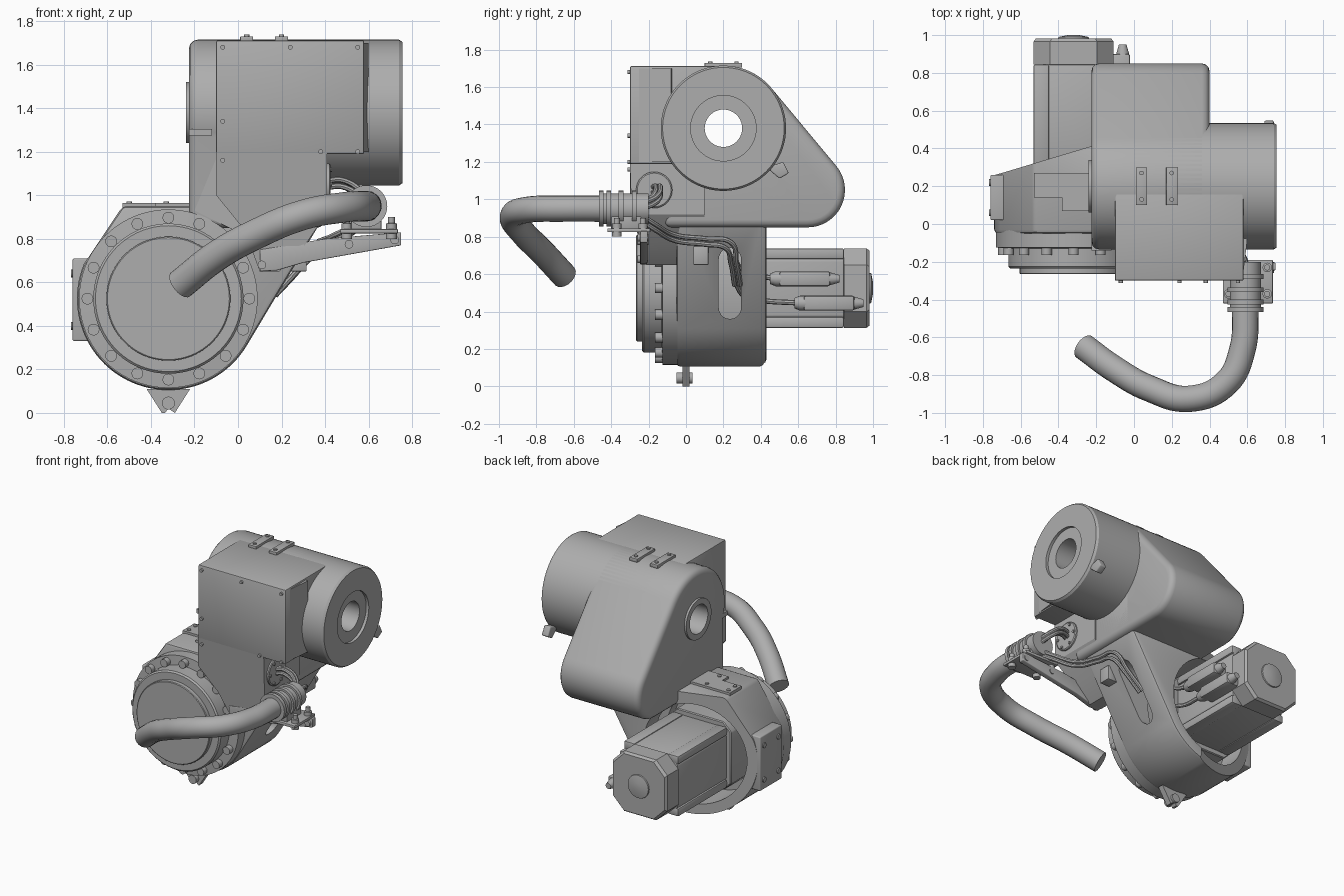
import bpy, bmesh
from math import sin, cos, pi, radians
from mathutils import Vector

old = bpy.data.objects.get("Cube")
if old:
    bpy.data.objects.remove(old)

grey = bpy.data.materials.new("machine grey")
grey.use_nodes = True
COL = (0.42, 0.42, 0.42, 1)
grey.diffuse_color = COL
grey.node_tree.nodes["Principled BSDF"].inputs["Base Color"].default_value = COL


def place(axis, u, v, t):
    return {"x": (t, u, v), "y": (u, t, v), "z": (u, v, t)}[axis]


def arc(c, r, a0, a1, n):
    return [(c[0] + r * cos(radians(a0 + (a1 - a0) * i / n)),
             c[1] + r * sin(radians(a0 + (a1 - a0) * i / n))) for i in range(n + 1)]


def activate(ob):
    bpy.ops.object.select_all(action="DESELECT")
    ob.select_set(True)
    bpy.context.view_layer.objects.active = ob


def smooth(ob):
    activate(ob)
    bpy.ops.object.shade_smooth_by_angle(angle=radians(32))


def loft(name, axis, loops, bevel=0, segs=3):
    """Skin closed loops, each given as (points, depth along axis), and cap the ends."""
    bm = bmesh.new()
    rings = [[bm.verts.new(place(axis, u, v, t)) for u, v in pts] for pts, t in loops]
    n = len(rings[0])
    for a, b in zip(rings, rings[1:]):
        for i in range(n):
            bm.faces.new((a[i], a[(i + 1) % n], b[(i + 1) % n], b[i]))
    bm.faces.new(rings[0])
    bm.faces.new(rings[-1])
    bmesh.ops.recalc_face_normals(bm, faces=bm.faces)
    me = bpy.data.meshes.new(name)
    bm.to_mesh(me)
    bm.free()
    me.materials.append(grey)
    ob = bpy.data.objects.new(name, me)
    bpy.context.collection.objects.link(ob)
    if bevel:
        m = ob.modifiers.new("bevel", "BEVEL")
        m.width, m.segments, m.limit_method, m.angle_limit = bevel, segs, "ANGLE", radians(40)
        activate(ob)
        bpy.ops.object.modifier_apply(modifier="bevel")
    smooth(ob)
    return ob


def prism(name, axis, pts, a, b, bevel=0, segs=3):
    return loft(name, axis, [(pts, a), (pts, b)], bevel, segs)


def box(name, x, y, z, bevel=0):
    return prism(name, "z", [(x[0], y[0]), (x[1], y[0]), (x[1], y[1]), (x[0], y[1])], *z, bevel, 2)


def turned(name, axis, c, steps, n=64):
    """Stepped cylinder from (radius, depth) pairs."""
    return loft(name, axis, [(arc(c, r, 0, 360, n)[:-1], t) for r, t in steps])


def cut(cutter, *targets):
    for ob in targets:
        m = ob.modifiers.new("cut", "BOOLEAN")
        m.operation, m.solver, m.object = "DIFFERENCE", "EXACT", cutter
        activate(ob)
        bpy.ops.object.modifier_apply(modifier="cut")
        smooth(ob)
    bpy.data.objects.remove(cutter)


def hose(name, pts, r, res=4):
    cu = bpy.data.curves.new(name, "CURVE")
    cu.dimensions, cu.bevel_depth, cu.bevel_resolution = "3D", r, res
    cu.use_fill_caps, cu.resolution_u = True, 8
    sp = cu.splines.new("BEZIER")
    sp.bezier_points.add(len(pts) - 1)
    for p, co in zip(sp.bezier_points, pts):
        p.co = co
        p.handle_left_type = p.handle_right_type = "AUTO"
    cu.materials.append(grey)
    ob = bpy.data.objects.new(name, cu)
    bpy.context.collection.objects.link(ob)
    activate(ob)
    bpy.ops.object.convert(target="MESH")
    smooth(bpy.context.object)


# Upper joint: teardrop housing, through tube, front gearbox
TUBE = (0.2, 1.38)
teardrop = arc((0.65, 1.05), 0.2, -90, 40, 16) + arc(TUBE, 0.335, 40, 200, 36) + [(-0.12, 0.85)]
housing = prism("upper_housing", "x", teardrop, -0.225, 0.4, 0.04)
tube = turned("joint_tube", "x", TUBE, [(0.335, 0.0), (0.335, 0.74), (0.325, 0.755)], 80)
gearbox = box("gearbox_box", (-0.1, 0.58), (-0.3, 0.2), (1.19, 1.712), 0.008)
rim = turned("left_rim", "x", TUBE, [(0.14, -0.24), (0.14, -0.2)])
cut(turned("bore_cutter", "x", TUBE, [(0.1, -0.5), (0.1, 1)]), housing, tube, gearbox, rim)
cut(turned("recess_cutter", "x", TUBE, [(0.175, 0.735), (0.175, 0.9)]), tube)
turned("bore_edge_ring", "x", TUBE, [(0.105, -0.21), (0.105, -0.209)]).hide_render = True
bpy.data.objects.remove(bpy.data.objects["bore_edge_ring"])

# Fairing between gearbox and tube
prism("tube_fairing", "z", [(0.3, 0.0), (0.6, -0.08), (0.58, -0.25), (0.3, -0.25)], 1.2, 1.7)

# Small parts on the upper joint
for x in (0.04, 0.2):
    box("top_plate", (x - 0.03, x + 0.03), (0.1, 0.3), (1.705, 1.73), 0.003)
    for y in (0.13, 0.27):
        turned("top_plate_screw", "z", (x, y), [(0.012, 1.72), (0.012, 1.738)], 12)
for p in ((-0.07, 1.68), (0.24, 1.68), (0.55, 1.68), (-0.07, 1.34), (-0.07, 1.16), (0.38, 1.2), (0.55, 1.2)):
    turned("cover_screw", "y", p, [(0.011, -0.312), (0.011, -0.29)], 12)
box("side_clip", (-0.225, -0.12), (-0.14, -0.08), (1.275, 1.305))
prism("tube_ear", "x", [(0.43, 1.17), (0.5, 1.11), (0.55, 1.14), (0.52, 1.2)], 0.69, 0.74, 0.008)

# Front neck, narrowing down over the lower joint
neck = [(-0.1, 1.2), (0.41, 1.2), (0.41, 0.92), (0.3, 0.76), (0.19, 0.65), (0.1, 0.65), (0.03, 0.84), (-0.1, 1.0)]
ob = prism("front_neck", "y", neck, -0.3, 0.1)
for v in ob.data.vertices:
    if v.co.y < 0 and v.co.z < 0.95:
        v.co.y += (0.95 - v.co.z) * 0.3
prism("neck_shoulder", "y", [(-0.2, 0.93), (0.06, 0.8), (0.0, 1.0), (-0.1, 1.17)], -0.12, 0.1)

# Lower arm: ring shell, open at the back, with a slanted rear edge
HUB = (-0.32, 0.525)
outline = arc(HUB, 0.42, -31, -202, 48) + [(-0.53, 0.95), (-0.16, 0.95), (-0.1, 1.16), (0.4, 1.16), (0.4, 0.91)]
arm = prism("lower_arm", "y", outline, -0.05, 0.43, 0.02, 2)
cut(turned("hollow_cutter", "y", HUB, [(0.35, 0.1), (0.35, 0.7)]), arm)
cut(prism("slant_cutter", "z", [(-0.95, 0.2), (-0.7, 0.27), (-0.2, 0.42), (-0.2, 0.6), (-0.95, 0.6)], 0, 1.0), arm)
slot = arc((0.235, 0.68), 0.06, 0, 180, 10) + arc((0.235, 0.42), 0.06, 180, 360, 10)
cut(prism("slot_cutter", "x", slot, -0.15, 0.6), arm)
prism("side_pad", "x", [(0.02, 0.33), (0.26, 0.33), (0.26, 0.71), (0.02, 0.71)], -0.76, -0.66, 0.008)
for y in (0.06, 0.22):
    for z in (0.4, 0.64):
        turned("pad_bolt", "x", (y, z), [(0.018, -0.768), (0.018, -0.74)], 12)
prism("top_cover_plate", "z", [(-0.53, 0.14), (-0.38, 0.14), (-0.38, 0.07), (-0.22, 0.07), (-0.22, 0.27), (-0.53, 0.27)], 0.94, 0.965)
for p in ((-0.5, 0.17), (-0.33, 0.1), (-0.5, 0.24), (-0.33, 0.24)):
    turned("plate_screw", "z", p, [(0.013, 0.955), (0.013, 0.972)], 12)

# Round front flange with bolts and stepped cap
turned("flange", "y", HUB, [(0.41, 0.0), (0.41, -0.125), (0.345, -0.13), (0.345, -0.225), (0.335, -0.235),
                            (0.285, -0.235), (0.285, -0.262), (0.28, -0.266)], 96)
for i in range(16):
    a = i * pi / 8
    c = (HUB[0] + 0.372 * cos(a), HUB[1] + 0.372 * sin(a))
    turned("flange_bolt", "y", c, [(0.027, -0.165), (0.027, -0.1)], 16)

# Eyelet tab under the joint
prism("bottom_tab", "y", [(-0.42, 0.11), (-0.35, 0.0), (-0.335, 0.0), (-0.32, 0.02), (-0.29, 0.0), (-0.22, 0.11)], -0.02, 0.02)
turned("tab_pin", "y", (-0.32, 0.045), [(0.03, -0.05), (0.03, 0.035)], 16)

# Motor


def square(h, c):
    x, z = HUB
    return [(x + u, z + v) for u, v in ((c, h), (-c, h), (-h, c), (-h, -c), (-c, -h), (c, -h), (h, -c), (h, c))]


prism("motor_flange", "y", square(0.24, 0.18), 0.09, 0.3, 0.006, 1)
prism("motor_body", "y", square(0.205, 0.15), 0.2, 0.845, 0.01, 2)
loft("motor_end_cap", "y", [(square(0.212, 0.125), 0.845), (square(0.212, 0.125), 0.965), (square(0.2, 0.115), 0.982)])
turned("motor_cap_disc", "y", HUB, [(0.085, 0.97), (0.08, 0.99), (0.03, 1.0)], 32)
for sx in (-1, 1):
    for sz in (-1, 1):
        turned("motor_bolt", "y", (HUB[0] + sx * 0.185, HUB[1] + sz * 0.185), [(0.025, 0.28), (0.025, 0.34)], 12)
        box("motor_rib", sorted((HUB[0] + sx * 0.13, HUB[0] + sx * 0.212)),
            (0.3, 0.845), sorted((HUB[1] + sz * 0.155, HUB[1] + sz * 0.212)), 0.01)

# Motor plugs and their leads
for z, y0 in ((0.575, 0.45), (0.445, 0.58)):
    box("plug_block", (-0.14, -0.02), (y0 + 0.05, y0 + 0.32), (z - 0.04, z + 0.04), 0.012)
    turned("plug_nose", "y", (-0.06, z), [(0.028, y0), (0.04, y0 + 0.03), (0.04, y0 + 0.3), (0.02, y0 + 0.37)], 16)
    hose("plug_lead", [(-0.06, y0 + 0.03, z), (-0.04, 0.38, z + 0.02), (0.06, 0.29, z + 0.06), (0.2, 0.26, 0.7)], 0.014, 2)

# Cable port with looping wires and leads along the arm
turned("cable_port", "x", (-0.17, 1.05), [(0.097, 0.39), (0.097, 0.42), (0.09, 0.425)], 32)
for i in range(6):
    a = i * pi / 3
    turned("port_screw", "x", (-0.17 + 0.078 * cos(a), 1.05 + 0.078 * sin(a)), [(0.01, 0.41), (0.01, 0.433)], 10)
for i in range(4):
    dy, dz = 0.025 * (i % 2) - 0.012, 0.03 * (i // 2) - 0.015
    hose("port_wire", [(0.4, -0.17 + dy, 1.05 + dz), (0.48, -0.15 + dy, 1.055 + dz),
                       (0.57, -0.17 + dy, 1.0 + dz), (0.59 + dy, -0.28, 0.95 + dz)], 0.013, 2)
for i in range(2):
    d = 0.03 * i
    hose("arm_lead", [(0.59, -0.26, 0.93 - d), (0.54, -0.17, 0.87 - d), (0.43, -0.06, 0.81 - d), (0.38, 0.1, 0.79 - d),
                      (0.36, 0.24 - d, 0.77 - d), (0.28, 0.27 - d, 0.66), (0.17, 0.29 - d, 0.54)], 0.014, 2)
box("lead_clip", (0.24, 0.315), (0.04, 0.12), (0.65, 0.75), 0.004)

# Bracket bar and hose clamp
prism("bracket_bar", "y", [(0.1, 0.65), (0.18, 0.655), (0.3, 0.69), (0.75, 0.77), (0.75, 0.83), (0.4, 0.8), (0.1, 0.75)], -0.245, -0.205, 0.005)
for p in ((0.11, 0.68), (0.51, 0.775), (0.72, 0.795)):
    turned("bar_bolt", "y", p, [(0.02, -0.26), (0.02, -0.2)], 12)
box("clamp_plate", (0.47, 0.735), (-0.42, -0.19), (0.825, 0.845), 0.004)
for x in (0.5, 0.705):
    for y in (-0.37, -0.23):
        turned("clamp_bolt", "z", (x, y), [(0.025, 0.8), (0.025, 0.87), (0.016, 0.872), (0.016, 0.9)], 12)
CLAMP = (0.59, 0.95)
box("clamp_foot", (0.52, 0.66), (-0.4, -0.24), (0.84, 0.93), 0.006)
turned("clamp_sleeve", "y", CLAMP, [(0.082, -0.46), (0.082, -0.2)], 32)
for y in (-0.465, -0.425, -0.36, -0.29):
    turned("clamp_ring", "y", CLAMP, [(0.096, y), (0.096, y + 0.025)], 32)

# Large bent hose
hose("main_hose", [(0.59, -0.25, 0.95), (0.59, -0.47, 0.95), (0.575, -0.66, 0.95), (0.49, -0.84, 0.945), (0.3, -0.925, 0.91),
                   (0.08, -0.87, 0.82), (-0.1, -0.77, 0.72), (-0.265, -0.65, 0.59)], 0.07, 8)
